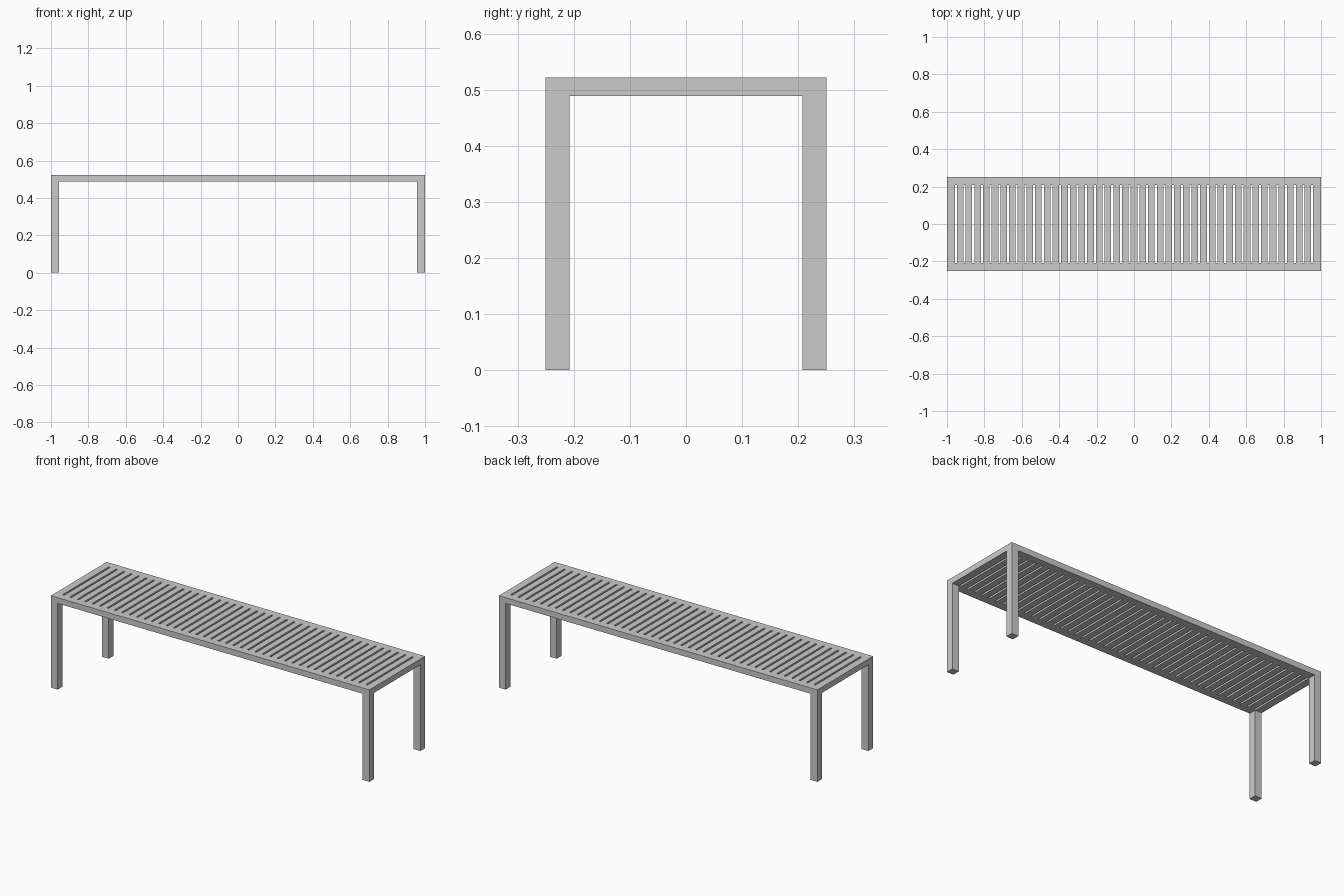
import bpy

if "Cube" in bpy.data.objects:
    bpy.data.objects.remove(bpy.data.objects["Cube"])

L, D, H = 1.0, 0.25, 0.522     # half length, half depth, height
T, Z = 0.042, 0.489            # bar width, underside of the top
SLATS, GAP = 41, 0.011


def box(name, lo, hi):
    bpy.ops.mesh.primitive_cube_add(size=1, location=[(a + b) / 2 for a, b in zip(lo, hi)])
    ob = bpy.context.object
    ob.name = name
    ob.scale = [b - a for a, b in zip(lo, hi)]
    bpy.ops.object.transform_apply(location=False, rotation=False, scale=True)
    return ob


# Seat frame: long rails and end rails between them
for side, y in (("front", -D), ("back", D - T)):
    box(side + "_rail", (-L, y, Z), (L, y + T, H))
for side, x in (("left", -L), ("right", L - T)):
    box(side + "_end_rail", (x, -D + T, Z), (x + T, D - T, H))

# Legs flush with the frame corners
for sx, x in (("left", -L), ("right", L - T)):
    for sy, y in (("front", -D), ("back", D - T)):
        box(f"{sy}_{sx}_leg", (x, y, 0), (x + T, y + T, Z))

# Evenly spaced seat slats
pitch = (2 * (L - T) - GAP) / SLATS
for i in range(SLATS):
    x = -L + T + GAP + i * pitch
    box(f"slat_{i + 1}", (x, -D + T, Z), (x + pitch - GAP, D - T, H))
